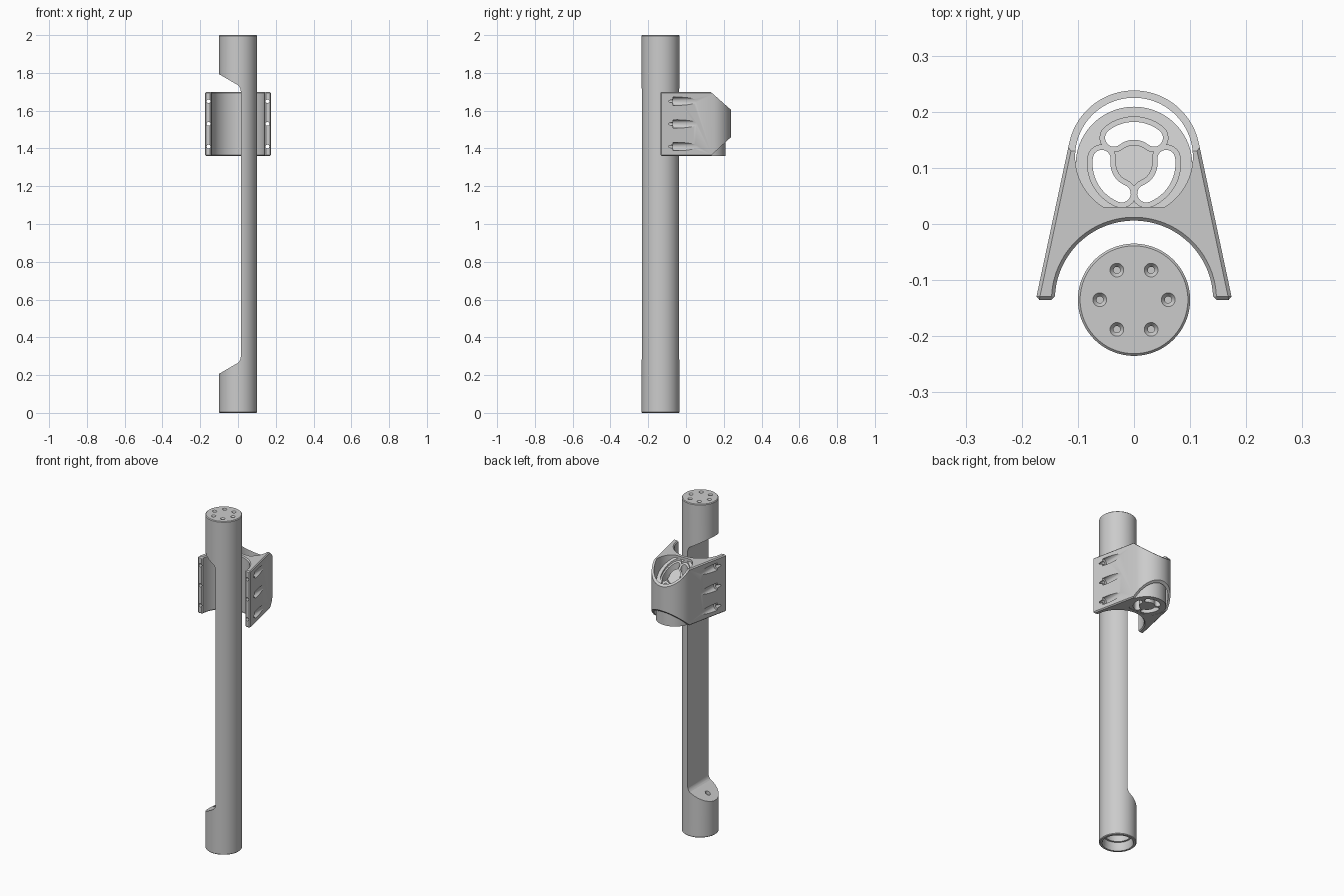
import bpy, bmesh
from math import sin, cos, asin, radians, degrees

if "Cube" in bpy.data.objects:
    bpy.data.objects.remove(bpy.data.objects["Cube"])


def solid(name, pts, lo, hi, place=lambda u, v, w: (u, v, w)):
    """Extrude a 2D outline; lo and hi may be functions of (u, v)."""
    f = lambda h, u, v: h(u, v) if callable(h) else h
    bm = bmesh.new()
    a = [bm.verts.new(place(u, v, f(lo, u, v))) for u, v in pts]
    b = [bm.verts.new(place(u, v, f(hi, u, v))) for u, v in pts]
    bm.faces.new(a)
    bm.faces.new(b[::-1])
    n = len(pts)
    for i in range(n):
        j = (i + 1) % n
        bm.faces.new((a[i], b[i], b[j], a[j]))
    bmesh.ops.recalc_face_normals(bm, faces=bm.faces)
    me = bpy.data.meshes.new(name)
    bm.to_mesh(me)
    bm.free()
    ob = bpy.data.objects.new(name, me)
    bpy.context.collection.objects.link(ob)
    return ob


def apply(ob, mod):
    bpy.ops.object.select_all(action='DESELECT')
    bpy.context.view_layer.objects.active = ob
    ob.select_set(True)
    bpy.ops.object.modifier_apply(modifier=mod.name)


def boolean(ob, other, op='DIFFERENCE'):
    m = ob.modifiers.new("bool", 'BOOLEAN')
    m.operation, m.solver, m.object = op, 'EXACT', other
    apply(ob, m)
    bpy.data.objects.remove(other)


def bevel(ob, width, segments=1):
    m = ob.modifiers.new("bevel", 'BEVEL')
    m.width, m.segments, m.limit_method, m.angle_limit = width, segments, 'ANGLE', radians(40)
    apply(ob, m)


def arc(cx, cy, r, a0, a1, n):
    return [(cx + r * cos(radians(a0 + (a1 - a0) * i / n)),
             cy + r * sin(radians(a0 + (a1 - a0) * i / n))) for i in range(n + 1)]


def circle(cx, cy, r, n=64):
    return arc(cx, cy, r, 0, 360, n)[:-1]


def flat_circle(cy, r, clip):
    """Circle on x = 0 with its front cut off flat at y = clip."""
    a = degrees(asin((clip - cy) / r))
    return arc(0, cy, r, a, 180 - a, 64)


def lathe(name, cx, cy, rings):
    """Stacked rings (radius, z) closed at both ends."""
    ob = solid(name, circle(cx, cy, 1, 32), 0, 1)
    bpy.data.objects.remove(ob)
    bm = bmesh.new()
    loops = [[bm.verts.new((x, y, z)) for x, y in circle(cx, cy, r, 48)] for r, z in rings]
    for a, b in zip(loops, loops[1:]):
        for i in range(48):
            j = (i + 1) % 48
            bm.faces.new((a[i], a[j], b[j], b[i]))
    bm.faces.new(loops[0])
    bm.faces.new(loops[-1])
    bmesh.ops.recalc_face_normals(bm, faces=bm.faces)
    me = bpy.data.meshes.new(name)
    bm.to_mesh(me)
    bm.free()
    ob = bpy.data.objects.new(name, me)
    bpy.context.collection.objects.link(ob)
    return ob


def bean(half, spin):
    """Curved slot outline around the core axis."""
    c, r, s = (0, 0.108), 0.058, 38
    e = lambda a: (c[0] + r * cos(radians(a)), c[1] + r * sin(radians(a)))
    a0, a1 = spin - s, spin + s
    return (arc(*c, r + half, a0, a1, 14) + arc(*e(a1), half, a1, a1 + 180, 10)[1:-1]
            + arc(*c, r - half, a1, a0, 14) + arc(*e(a0), half, a0 + 180, a0 + 360, 10)[1:-1])


xz = lambda u, v, w: (u, w, v)
yz = lambda u, v, w: (w, u, v)
PY = -0.135

# Pole with a long flat cut on the left side
pole = solid("pole", circle(0, PY, 0.1, 96), 0, 2)
bevel(pole, 0.004)
low = [(-0.2, 0.149), (0.0, 0.265), (0.008, 0.273), (0.013, 0.285), (0.015, 0.30)]
boolean(pole, solid("cut", low + [(x, 2 - z) for x, z in low[::-1]], -0.4, 0.2, xz))
# Stepped bore under the foot, ledge hole and countersunk top holes
boolean(pole, lathe("cut", 0, PY, [(0.088, -0.01), (0.08, 0.012), (0.08, 0.05), (0.07, 0.05), (0.07, 0.15)]))
boolean(pole, solid("cut", circle(-0.05, PY, 0.014, 24), 0.1, 0.4))
for x, y in circle(0, PY, 0.061, 6):
    boolean(pole, lathe("cut", x, y, [(0.006, 1.95), (0.006, 1.992), (0.013, 2.001), (0.013, 2.02)]))

# Clamp bracket: rounded back, splayed arms, concave front
Z0, Z1 = 1.36, 1.70
outline = (arc(0, 0.12, 0.118, 12, 168, 48) + [(-0.175, PY)]
           + arc(0, PY, 0.141, 180, 0, 56) + [(0.175, PY)])
bracket = solid("bracket", outline, Z0, Z1)
bevel(bracket, 0.006)
# Sloped back at the top and bottom
boolean(bracket, solid("cut", [(0.07, 1.753), (0.25, 1.594), (0.25, 1.8)], -0.3, 0.3, yz))
boolean(bracket, solid("cut", [(0.07, 1.304), (0.25, 1.471), (0.25, 1.25)], -0.3, 0.3, yz))
# Socket bore
boolean(bracket, solid("cut", flat_circle(0.12, 0.105, 0.03), 1.2, 1.9))
# Bolt holes and spotface pockets in both arms
for s in (-1, 1):
    for z in (1.41, 1.53, 1.65):
        boolean(bracket, solid("cut", circle(0.156 * s, z, 0.022, 32), -0.07, 0.16, xz))
        boolean(bracket, solid("cut", circle(0.156 * s, z, 0.010, 24), -0.2, -0.05, xz))

# Slotted core with a sloping top face inside the socket
top = lambda u, v: 1.685 - (v - 0.03) * 0.9
core = solid("slotted_core", flat_circle(0.105, 0.104, 0.02), Z0 + 0.001, top)
for spin in (90, 210, 330):
    boolean(core, solid("cut", bean(0.016, spin), 1.2, 1.9))
    boolean(core, solid("cut", bean(0.025, spin), lambda u, v: top(u, v) - 0.012, 1.9))
boolean(bracket, core, 'UNION')

for ob in (pole, bracket):
    bpy.ops.object.select_all(action='DESELECT')
    bpy.context.view_layer.objects.active = ob
    ob.select_set(True)
    bpy.ops.object.shade_smooth_by_angle(angle=radians(30))
